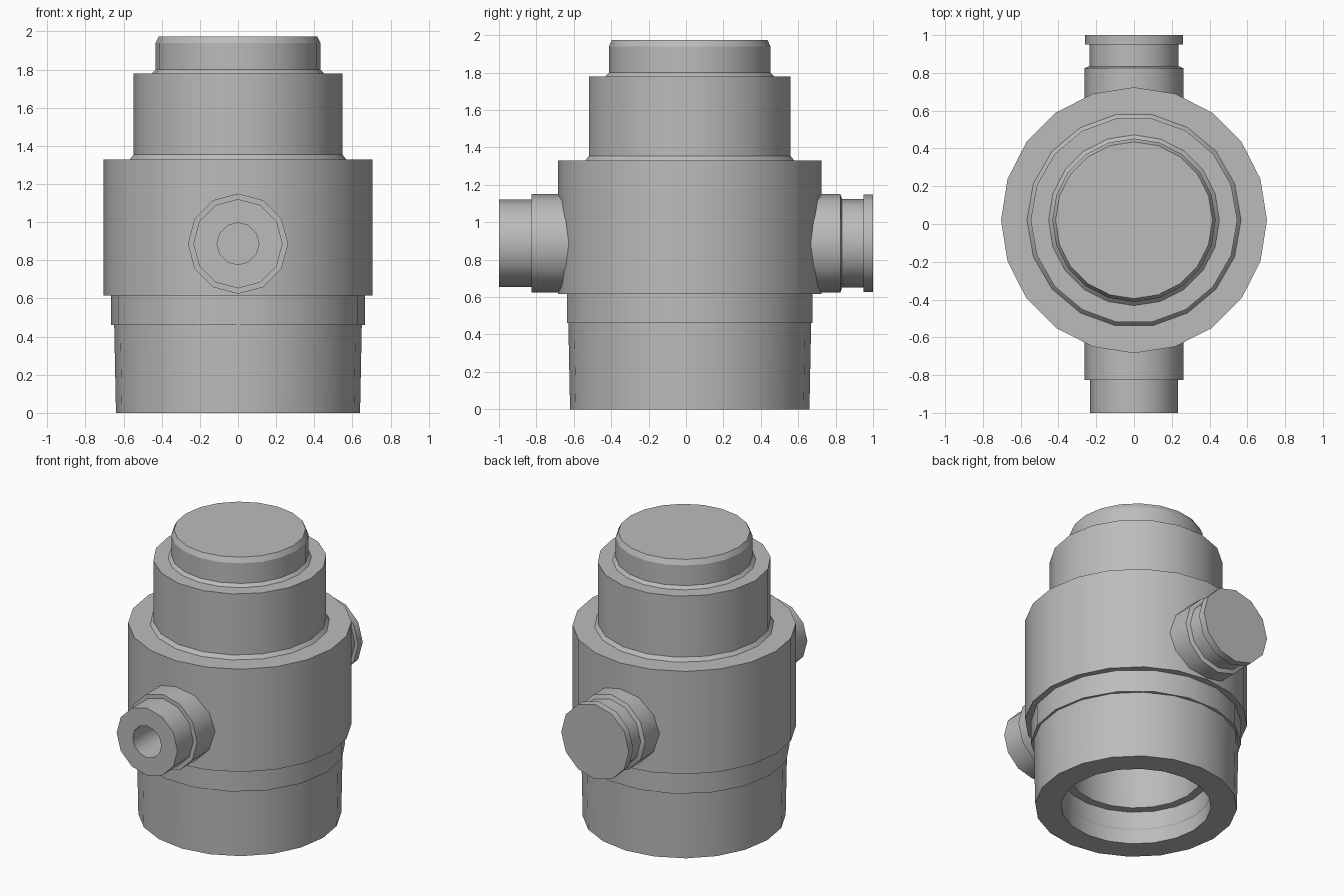
import bpy, bmesh
from math import cos, sin, pi, radians
from mathutils import Matrix

cube = bpy.data.objects.get("Cube")
if cube:
    bpy.data.objects.remove(cube, do_unlink=True)

# One plain grey metal for every part
GREY = (0.5, 0.5, 0.5, 1.0)
metal = bpy.data.materials.new("grey_metal")
metal.use_nodes = True
metal.diffuse_color = GREY
bsdf = next(n for n in metal.node_tree.nodes if n.type == "BSDF_PRINCIPLED")
bsdf.inputs["Base Color"].default_value = GREY


def lathe(name, profile, sides, matrix, sharp):
    """Spin (radius, height) points around the local z axis; a zero radius closes the end."""
    bm = bmesh.new()
    rings = []
    for r, h in profile:
        if r == 0:
            rings.append([bm.verts.new((0, 0, h))] * sides)
        else:
            rings.append([bm.verts.new((r * cos(2 * pi * i / sides),
                                        r * sin(2 * pi * i / sides), h))
                          for i in range(sides)])
    for low, high in zip(rings, rings[1:]):
        for i in range(sides):
            j = (i + 1) % sides
            corners = [low[i], low[j], high[j], high[i]]
            bm.faces.new(list(dict.fromkeys(corners)))
    bm.transform(matrix)
    mesh = bpy.data.meshes.new(name)
    bm.to_mesh(mesh)
    bm.free()
    mesh.materials.append(metal)
    obj = bpy.data.objects.new(name, mesh)
    bpy.context.collection.objects.link(obj)
    bpy.ops.object.select_all(action="DESELECT")
    obj.select_set(True)
    bpy.context.view_layer.objects.active = obj
    bpy.ops.object.shade_smooth_by_angle(angle=radians(sharp))
    return obj


# Stacked body, with its axis slightly behind the centre
BODY = Matrix.Translation((0, 0.02, 0))
body_parts = {
    # stepped bore, bottom rim and outer wall
    "lower_skirt": (20, [(0, 1.2), (0.41, 1.2), (0.41, 0.27), (0.42, 0.23), (0.475, 0.23),
                         (0.475, 0.11), (0.48, 0.1), (0.475, 0), (0.64, 0), (0.65, 0.5)]),
    "neck_ring": (18, [(0.6, 0.46), (0.666, 0.46), (0.666, 0.63)]),
    "main_body": (20, [(0.6, 0.615), (0.704, 0.615), (0.704, 1.33), (0.5, 1.33)]),
    "upper_body": (18, [(0.567, 1.33), (0.547, 1.355), (0.547, 1.78), (0.4, 1.78)]),
    "top_cap": (20, [(0.452, 1.78), (0.432, 1.8), (0.432, 1.94), (0.415, 1.975), (0, 1.975)]),
}
for name, (sides, profile) in body_parts.items():
    lathe(name, profile, sides, BODY, 21)

# Side ports: a socketed one at the front, a flanged one at the back
collar = [(0.263, 0.55), (0.263, 0.825)]
ports = {
    "front_port": (90, collar + [(0.234, 0.825), (0.234, 1), (0.11, 1), (0.11, 0.72), (0, 0.72)]),
    "back_port": (-90, collar + [(0.236, 0.835), (0.236, 0.95), (0.26, 0.95), (0.26, 1), (0, 1)]),
}
for name, (turn, profile) in ports.items():
    place = Matrix.Translation((0, 0, 0.887)) @ Matrix.Rotation(radians(turn), 4, "X")
    lathe(name, profile, 12, place, 35)
